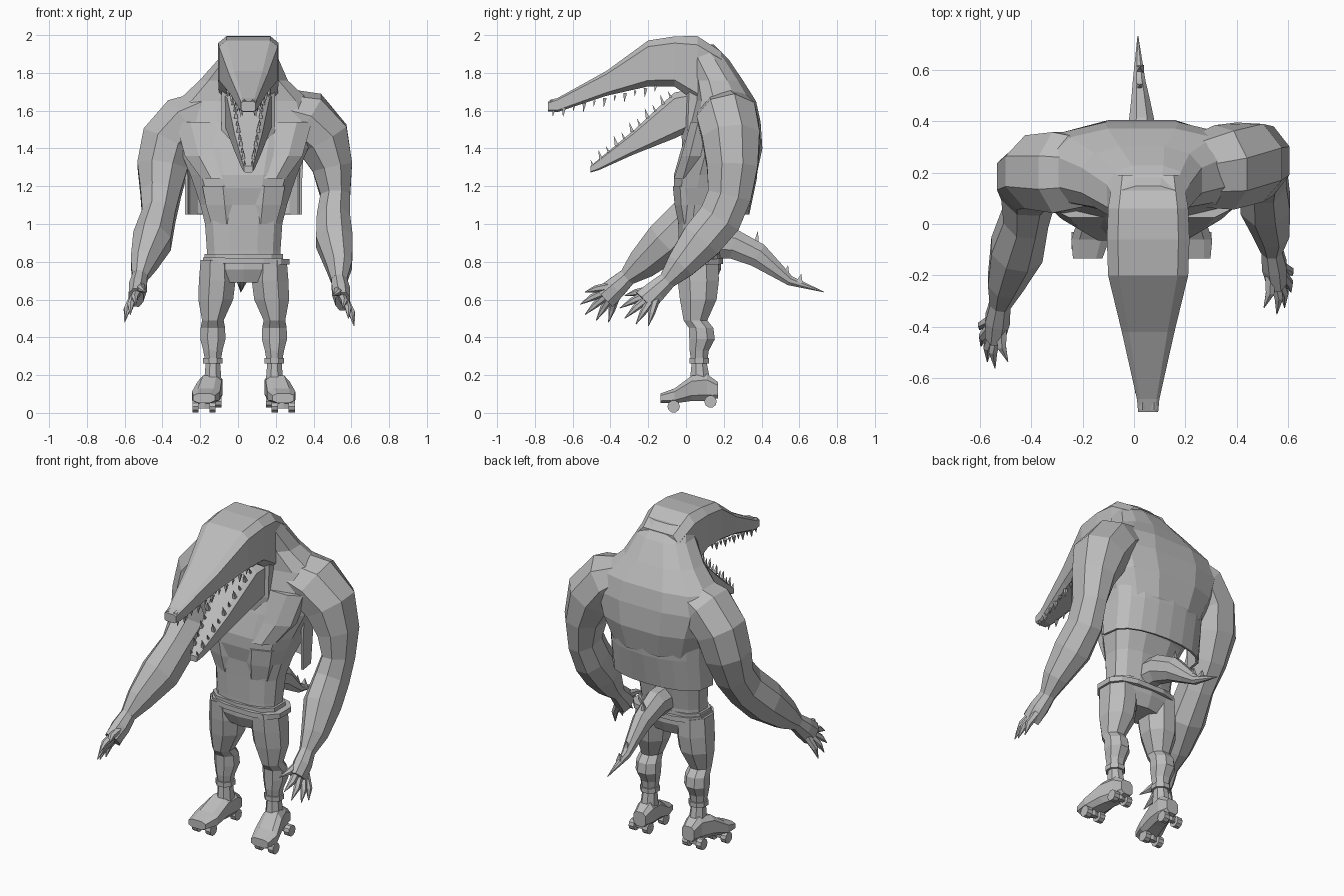
import bpy, bmesh, math
from mathutils import Vector

if "Cube" in bpy.data.objects:
    bpy.data.objects.remove(bpy.data.objects["Cube"])

GREY = bpy.data.materials.new("plain_grey")
GREY.use_nodes = True
GREY.diffuse_color = (0.5, 0.5, 0.5, 1)
GREY.node_tree.nodes["Principled BSDF"].inputs["Base Color"].default_value = (0.5, 0.5, 0.5, 1)
MID = 0.03    # body centre line
HEAD = 0.055  # head centre line


def finish(name, bm):
    bmesh.ops.recalc_face_normals(bm, faces=bm.faces)
    mesh = bpy.data.meshes.new(name)
    bm.to_mesh(mesh)
    bm.free()
    mesh.materials.append(GREY)
    ob = bpy.data.objects.new(name, mesh)
    bpy.context.collection.objects.link(ob)
    return ob


def loft(name, rings, sides=8, axis=None, power=1.0, bm=None):
    """Skin over rings (x, y, z, half width, half depth) following their path."""
    own = bm is None
    bm = bm or bmesh.new()
    pts = [Vector(r[:3]) for r in rings]
    loops = []
    for i, r in enumerate(rings):
        t = Vector(axis) if axis else pts[min(i + 1, len(pts) - 1)] - pts[max(i - 1, 0)]
        t.normalize()
        u = (Vector((1, 0, 0)) - t * t.x).normalized()
        v = t.cross(u)
        loop = []
        for k in range(sides):
            a = math.tau * (k + 0.5) / sides
            c, s = math.cos(a), math.sin(a)
            c = math.copysign(abs(c) ** power, c)
            s = math.copysign(abs(s) ** power, s)
            loop.append(bm.verts.new(pts[i] + u * c * r[3] + v * s * r[4]))
        loops.append(loop)
    for a, b in zip(loops, loops[1:]):
        for k in range(sides):
            n = (k + 1) % sides
            bm.faces.new((a[k], a[n], b[n], b[k]))
    bm.faces.new(loops[0][::-1])
    bm.faces.new(loops[-1])
    return finish(name, bm) if own else None


def spike(bm, base, tip, radius):
    loft("", [(*base, radius, radius), (*tip, 0.001, 0.001)], 4, bm=bm)


# Torso: waist, belly, chest step, broad back, sloping trapezius
loft("torso", [
    (MID, .07, .79, .2, .11), (MID, .07, .86, .2, .11), (MID, .08, 1.0, .21, .125),
    (MID, .1, 1.1, .235, .15), (MID, .13, 1.19, .265, .2), (MID, .155, 1.26, .29, .225),
    (MID, .19, 1.4, .35, .22), (MID, .21, 1.54, .4, .19), (MID, .21, 1.65, .36, .165),
    (MID, .17, 1.76, .24, .135), (HEAD, .11, 1.87, .165, .12), (HEAD, .07, 1.95, .13, .08)],
    12, (0, 0, 1), .75)

# Chest plates and stomach ridges
for side in (-1, 1):
    loft("chest_muscle", [(MID + side * .11, .04, 1.24, .12, .11),
                          (MID + side * .15, .07, 1.36, .17, .1),
                          (MID + side * .19, .11, 1.54, .18, .09)], 8, (0, 0, 1), .7)
    loft("stomach_muscle", [(MID + side * .09, .04, 1.0, .09, .08),
                            (MID + side * .1, .03, 1.1, .11, .09),
                            (MID + side * .11, .03, 1.2, .12, .1)], 6, (0, 0, 1), .7)

# Loose vest hem hanging around the back
bm = bmesh.new()
rows = []
for z, hw, yb in ((1.42, .32, .39), (1.24, .31, .375), (1.05, .31, .335)):
    rows.append([bm.verts.new((MID + hw * math.cos(a), .14 + (yb - .14) * math.sin(a) ** .6, z))
                 for a in [math.pi * k / 10 for k in range(11)]])
for a, b in zip(rows, rows[1:]):
    for k in range(10):
        bm.faces.new((a[k], a[k + 1], b[k + 1], b[k]))
hem = finish("vest_hem", bm)
hem.modifiers.new("thickness", "SOLIDIFY").thickness = .015

# Head and jaws
loft("upper_jaw", [
    (HEAD, .19, 1.76, .14, .155), (HEAD, .06, 1.82, .16, .18), (HEAD, -.06, 1.86, .165, .137),
    (HEAD, -.2, 1.85, .16, .125), (HEAD, -.42, 1.745, .105, .068),
    (HEAD, -.68, 1.63, .045, .038), (HEAD, -.73, 1.622, .04, .026)],
    8, (0, -1, 0), .35)
loft("lower_jaw", [
    (HEAD, .08, 1.62, .14, .1), (HEAD, -.06, 1.575, .115, .125), (HEAD, -.28, 1.43, .075, .065),
    (HEAD, -.46, 1.315, .035, .03), (HEAD, -.505, 1.29, .024, .018)], 8, (0, -1, 0), .35)
loft("throat", [(HEAD, .05, 1.36, .12, .07), (HEAD, .05, 1.5, .15, .08),
                (HEAD, .07, 1.78, .15, .1)], 8, (0, 0, 1), .7)

bm = bmesh.new()
for side in (-1, 1):
    for k in range(11):
        f = k / 10
        size = .009 + .005 * (k % 2)
        # Upper row
        x, y, z = HEAD + side * (.032 + .085 * f), -.7 + .54 * f, 1.602 + .13 * f
        spike(bm, (x, y, z), (x, y - .005, z - 3.4 * size), size)
        # Lower row
        x, y, z = HEAD + side * (.02 + .065 * f), -.49 + .41 * f, 1.305 + .365 * f
        spike(bm, (x, y, z), (x, y - .015, z + 3.6 * size), size)
finish("teeth", bm)
for side in (-1, 1):
    loft("nostril", [(HEAD + side * .022, -.69, 1.65, .016, .014),
                     (HEAD + side * .022, -.72, 1.645, .014, .012)], 6)

# Arms: shoulder, biceps, elbow, forearm, wrist
arms = {
    "left": [(.22, .2, 1.62, .1, .14), (.35, .22, 1.56, .16, .17), (.45, .24, 1.45, .155, .165),
             (.5, .245, 1.3, .115, .145), (.515, .23, 1.15, .085, .125), (.505, .18, 1.03, .095, .125),
             (.51, .08, .91, .105, .12), (.535, -.03, .78, .075, .085), (.535, -.1, .7, .045, .05)],
    "right": [(-.16, .2, 1.62, .1, .14), (-.28, .2, 1.55, .15, .17), (-.37, .2, 1.44, .155, .155),
              (-.4, .18, 1.3, .145, .14), (-.41, .13, 1.16, .115, .12), (-.42, .03, 1.04, .095, .125),
              (-.455, -.1, .91, .11, .125), (-.5, -.23, .79, .075, .09), (-.52, -.31, .72, .045, .05)]}
tips = [(-.03, -.225, -.08), (.02, -.25, -.145), (.05, -.225, -.2), (.075, -.165, -.23), (.08, -.1, -.24)]
for label, rings in arms.items():
    loft(label + "_arm", rings, 8)
    sign = 1 if label == "left" else -1
    wrist = Vector(rings[-1][:3])
    # Palm and clawed fingers
    bm = bmesh.new()
    reach = Vector((.02 * sign, -.12, -.11))
    loft("", [(*(wrist - reach * .1), .042, .048), (*(wrist + reach * .5), .052, .062),
              (*(wrist + reach), .042, .07)], 8, bm=bm)
    for tip in tips:
        t = Vector((tip[0] * sign, tip[1], tip[2]))
        root = wrist + reach * .25 + t * .32
        end = wrist + t
        bend = root.lerp(end, .55) + Vector((.012 * sign, 0, .004))
        loft("", [(*root, .024, .024), (*bend, .019, .018), (*end, .002, .002)], 6, bm=bm)
    finish(label + "_hand", bm)

# Shorts waist, belt and crotch
loft("hips", [(MID, .065, .84, .215, .12), (MID, .065, .76, .215, .12),
              (MID, .065, .69, .11, .09)], 10, (0, 0, 1), .7)
belt = loft("belt", [(MID, .065, .79, .235, .135), (MID, .065, .82, .235, .135)], 12, (0, 0, 1), .7)
belt.rotation_euler.y = math.radians(1)

# Legs and roller skates
for side in (-1, 1):
    name = "left" if side > 0 else "right"
    hip, shin, foot = (MID + side * d for d in (.14, .163, .18))
    loft(name + "_leg", [
        (hip, .06, .81, .095, .12), (hip, .065, .7, .105, .118),
        (hip + side * .008, .065, .6, .1, .105), (shin, .05, .49, .062, .068),
        (shin, .08, .45, .07, .07), (shin, .085, .39, .072, .073),
        (shin, .07, .33, .055, .055), (shin, .07, .26, .042, .044),
        (shin, .075, .16, .05, .06)], 8, (0, 0, 1))
    loft(name + "_cuff", [(shin, .07, .262, .056, .056), (shin, .07, .29, .056, .056)], 8, (0, 0, 1))
    toe = foot + side * .03
    loft(name + "_boot", [
        (shin, .17, .12, .042, .045), (shin, .11, .135, .055, .075),
        (foot, .03, .13, .066, .07), (toe - side * .01, -.06, .09, .078, .042),
        (toe, -.135, .078, .06, .026)], 8, (0, -1, 0), .65)
    for y, z, x in ((-.065, .034, toe), (.13, .06, foot)):
        loft(name + "_truck", [(x, y, z - .01, .05, .014), (x, y, z + .04, .03, .025)], 6, (0, 0, 1))
        for s in (-1, 1):
            bpy.ops.mesh.primitive_cylinder_add(vertices=10, radius=.033, depth=.034,
                                                location=(x + s * .045, y, z),
                                                rotation=(0, math.pi / 2, 0))
            wheel = bpy.context.object
            wheel.name = name + "_wheel"
            wheel.data.materials.append(GREY)

# Tail with back spikes
loft("tail", [(MID, .1, .9, .08, .09), (MID, .25, .895, .07, .085), (MID, .38, .835, .055, .07),
              (.025, .48, .755, .038, .045), (.02, .55, .7, .027, .028), (.015, .73, .64, .002, .002)], 8)
bm = bmesh.new()
for y, z, h in ((.37, .88, .08), (.53, .73, .05), (.6, .69, .045)):
    spike(bm, (.022, y, z), (.022, y + .01, z + h), .025)
finish("tail_spikes", bm)
